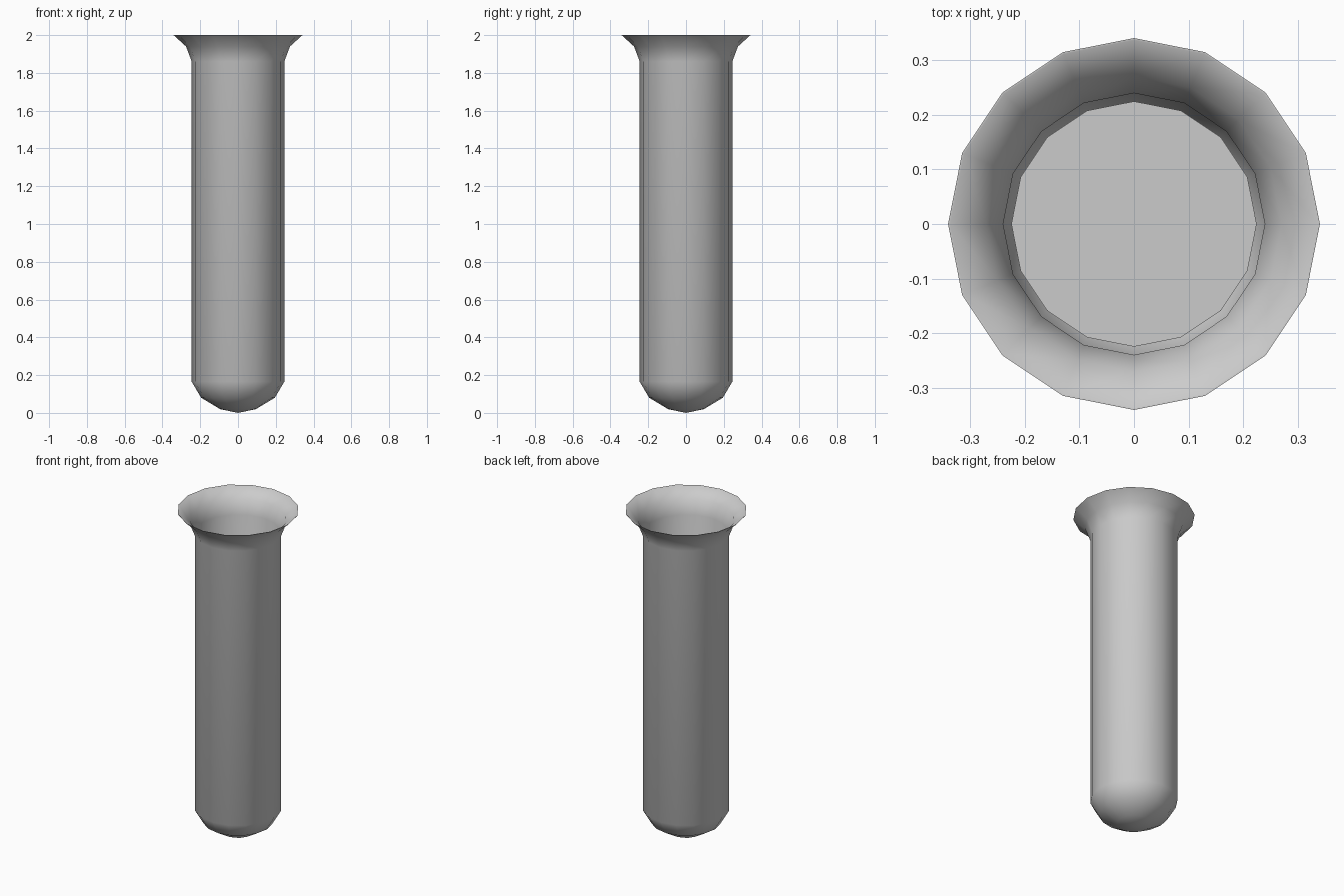
import bpy, bmesh, math

if "Cube" in bpy.data.objects:
    bpy.data.objects.remove(bpy.data.objects["Cube"])

SIDES = 16


def lathe(name, profile):
    """Spin an (r, z) profile around z; zero radius makes a pole."""
    bm = bmesh.new()
    rings = []
    for r, z in profile:
        if r == 0:
            rings.append([bm.verts.new((0, 0, z))] * SIDES)
        else:
            rings.append([bm.verts.new((r * math.cos(a), r * math.sin(a), z))
                          for a in (2 * math.pi * i / SIDES for i in range(SIDES))])
    for lo, hi in zip(rings, rings[1:]):
        for i in range(SIDES):
            j = (i + 1) % SIDES
            bm.faces.new(list(dict.fromkeys((lo[i], lo[j], hi[j], hi[i]))))
    bmesh.ops.recalc_face_normals(bm, faces=bm.faces[:])
    mesh = bpy.data.meshes.new(name)
    bm.to_mesh(mesh)
    bm.free()
    obj = bpy.data.objects.new(name, mesh)
    bpy.context.collection.objects.link(obj)
    bpy.ops.object.select_all(action='DESELECT')
    obj.select_set(True)
    bpy.context.view_layer.objects.active = obj
    bpy.ops.object.shade_smooth_by_angle(angle=math.radians(50))
    return obj


# Thin glass tube: rounded bottom, straight wall, flared lip, then back down inside
outer = [(0, 0), (0.095, 0.02), (0.195, 0.08), (0.245, 0.165),
         (0.245, 1.86), (0.275, 1.94), (0.341, 2.0)]
inner = [(0.337, 2.0), (0.271, 1.944), (0.24, 1.86),
         (0.24, 0.167), (0.191, 0.084), (0.093, 0.025), (0, 0.005)]
lathe("tube", outer + inner)

# Liquid filling the lower half, with a flat surface
lathe("liquid", [(0, 0.02), (0.088, 0.04), (0.179, 0.097), (0.225, 0.175),
                 (0.225, 1.0), (0, 1.0)])
